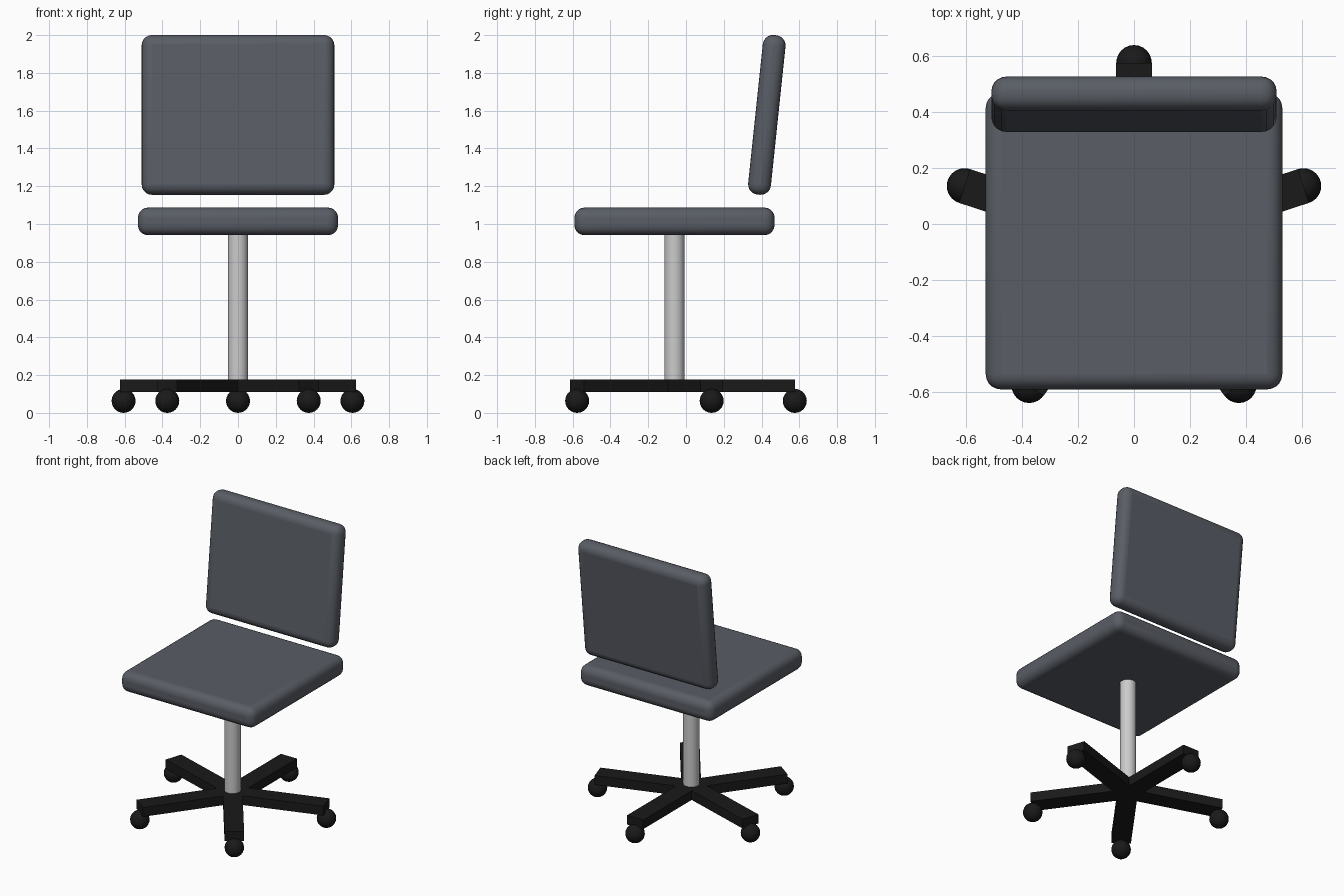
import bpy
from math import radians, sin, cos, pi

if "Cube" in bpy.data.objects:
    bpy.data.objects.remove(bpy.data.objects["Cube"])

CY = -0.061        # y of the column axis
REACH = 0.637      # length of each base arm
WHEEL = 0.0635     # caster radius


def material(name, rgb):
    m = bpy.data.materials.new(name)
    m.diffuse_color = (*rgb, 1)
    m.use_nodes = True
    m.node_tree.nodes["Principled BSDF"].inputs["Base Color"].default_value = m.diffuse_color
    return m


slate = material("slate_fabric", (0.10, 0.11, 0.13))
black = material("black_plastic", (0.01, 0.01, 0.01))
metal = material("light_metal", (0.56, 0.56, 0.58))


def finish(name, mat, smooth=True):
    ob = bpy.context.object
    ob.name = name
    ob.data.materials.append(mat)
    if smooth:
        bpy.ops.object.shade_smooth_by_angle(angle=radians(40))
    return ob


def box(size, loc, rot=(0, 0, 0)):
    bpy.ops.mesh.primitive_cube_add(size=1, location=loc, rotation=rot)
    bpy.context.object.scale = size
    bpy.ops.object.transform_apply(location=False, rotation=False, scale=True)


def cushion(name, size, loc, rot=(0, 0, 0)):
    box(size, loc, rot)
    ob = finish(name, slate)
    bev = ob.modifiers.new("round_edges", 'BEVEL')
    bev.width = 0.054
    bev.segments = 5
    # round first, then smooth
    while ob.modifiers[0] != bev and ob.modifiers.find("round_edges") > 0:
        ob.modifiers.move(ob.modifiers.find("round_edges"), 0)
    for p in ob.data.polygons:
        p.use_smooth = True


# Upholstery
cushion("seat", (1.06, 1.06, 0.146), (0, CY, 1.014))
cushion("backrest", (1.02, 0.121, 0.849), (0, 0.428, 1.5775), (radians(-6), 0, 0))

# Column
bpy.ops.mesh.primitive_cylinder_add(vertices=32, radius=0.053, depth=0.82,
                                    location=(0, CY, 0.55))
finish("column", metal)

# Five-armed base with casters
for i in range(5):
    a = pi / 2 + i * 2 * pi / 5
    dx, dy = cos(a), sin(a)
    box((REACH, 0.127, 0.066), (dx * REACH / 2, CY + dy * REACH / 2, 0.144), (0, 0, a))
    finish(f"base_arm_{i + 1}", black, smooth=False)
    bpy.ops.mesh.primitive_uv_sphere_add(segments=24, ring_count=12, radius=WHEEL,
                                         location=(dx * REACH, CY + dy * REACH, WHEEL))
    finish(f"caster_{i + 1}", black)
